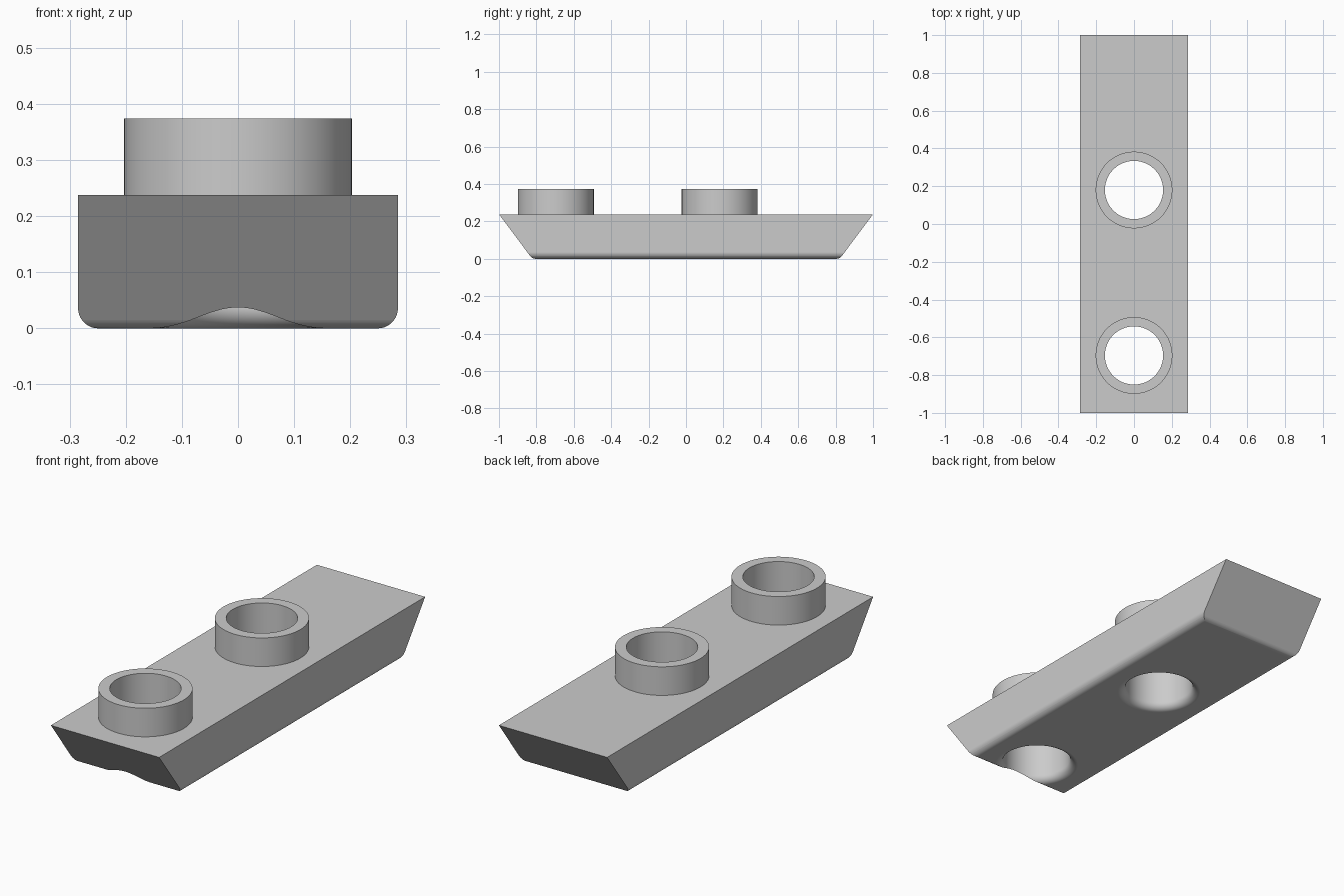
import bpy, bmesh
from math import sin, cos, pi, radians, atan2

if "Cube" in bpy.data.objects:
    bpy.data.objects.remove(bpy.data.objects["Cube"], do_unlink=True)

HALF_W, HALF_L, BASE_L = 0.285, 1.0, 0.822   # half width, half length at top and bottom
DECK_Z, STUD_Z = 0.238, 0.374
FILLET, BORE, STUD_R = 0.036, 0.154, 0.203
STUD_Y = {"front": -0.696, "middle": 0.18}
SIDES = 96

grey = bpy.data.materials.new("plain_grey")
grey.use_nodes = True
colour = (0.6, 0.6, 0.6, 1)
grey.diffuse_color = colour
grey.node_tree.nodes["Principled BSDF"].inputs["Base Color"].default_value = colour


def make_object(name, bm):
    bmesh.ops.recalc_face_normals(bm, faces=bm.faces)
    mesh = bpy.data.meshes.new(name)
    bm.to_mesh(mesh)
    bm.free()
    mesh.materials.append(grey)
    obj = bpy.data.objects.new(name, mesh)
    bpy.context.collection.objects.link(obj)
    return obj


def activate(obj):
    bpy.ops.object.select_all(action="DESELECT")
    obj.select_set(True)
    bpy.context.view_layer.objects.active = obj


def skin(bm, loops):
    """Bridge successive vertex loops with quads."""
    for a, b in zip(loops, loops[1:]):
        n = len(a)
        for i in range(n):
            j = (i + 1) % n
            bm.faces.new((a[i], a[j], b[j], b[i]))


def revolve(name, profile, y, capped):
    """Turn an (r, z) profile about a vertical axis at the given y."""
    bm = bmesh.new()
    turns = [2 * pi * i / SIDES for i in range(SIDES)]
    loops = [[bm.verts.new((r * cos(t), y + r * sin(t), z)) for t in turns]
             for r, z in profile]
    skin(bm, loops)
    if capped:
        bm.faces.new(loops[0])
        bm.faces.new(loops[-1])
    return make_object(name, bm)


# Body: stacked rectangles, filleted along the bottom and flaring to the deck
slope = (HALF_L - BASE_L) / DECK_Z
tangent = atan2(1, slope)
rounding = sorted([radians(a) for a in range(0, 91, 9)] + [tangent])


def end_y(z):
    return BASE_L + slope * z


start = end_y(FILLET * (1 - cos(tangent))) - FILLET * sin(tangent)
levels = []
for t in rounding:
    z = FILLET * (1 - cos(t))
    y = start + FILLET * sin(t) if t <= tangent else end_y(z)
    levels.append((HALF_W - FILLET + FILLET * sin(t), y, z))
levels.append((HALF_W, HALF_L, DECK_Z))

bm = bmesh.new()
corners = ((-1, -1), (1, -1), (1, 1), (-1, 1))
loops = [[bm.verts.new((sx * x, sy * y, z)) for sx, sy in corners] for x, y, z in levels]
skin(bm, loops)
bm.faces.new(loops[0])
bm.faces.new(loops[-1])
body = make_object("body", bm)

# Bores: straight holes with a rounded mouth underneath
flare = [(BORE + FILLET * (1 - sin(t)), FILLET * (1 - cos(t)))
         for t in [radians(a) for a in range(0, 91, 9)]]
bore_profile = [(BORE + FILLET, -0.1)] + flare + [(BORE, STUD_Z)]
for place, y in STUD_Y.items():
    cutter = revolve(place + "_bore_cutter", bore_profile, y, True)
    cutter.hide_render = True
    cut = body.modifiers.new("bore", "BOOLEAN")
    cut.operation, cut.solver, cut.object = "DIFFERENCE", "EXACT", cutter
    activate(body)
    bpy.ops.object.modifier_apply(modifier=cut.name)
    bpy.data.objects.remove(cutter, do_unlink=True)

# Hollow studs on the deck
parts = [body]
for place, y in STUD_Y.items():
    tube = [(STUD_R, DECK_Z), (STUD_R, STUD_Z), (BORE, STUD_Z), (BORE, DECK_Z)]
    parts.append(revolve(place + "_stud", tube, y, False))

# Smooth curves, crisp edges
for part in parts:
    activate(part)
    bpy.ops.object.shade_smooth_by_angle(angle=radians(25))
    weighted = part.modifiers.new("weighted_normals", "WEIGHTED_NORMAL")
    weighted.keep_sharp = True
